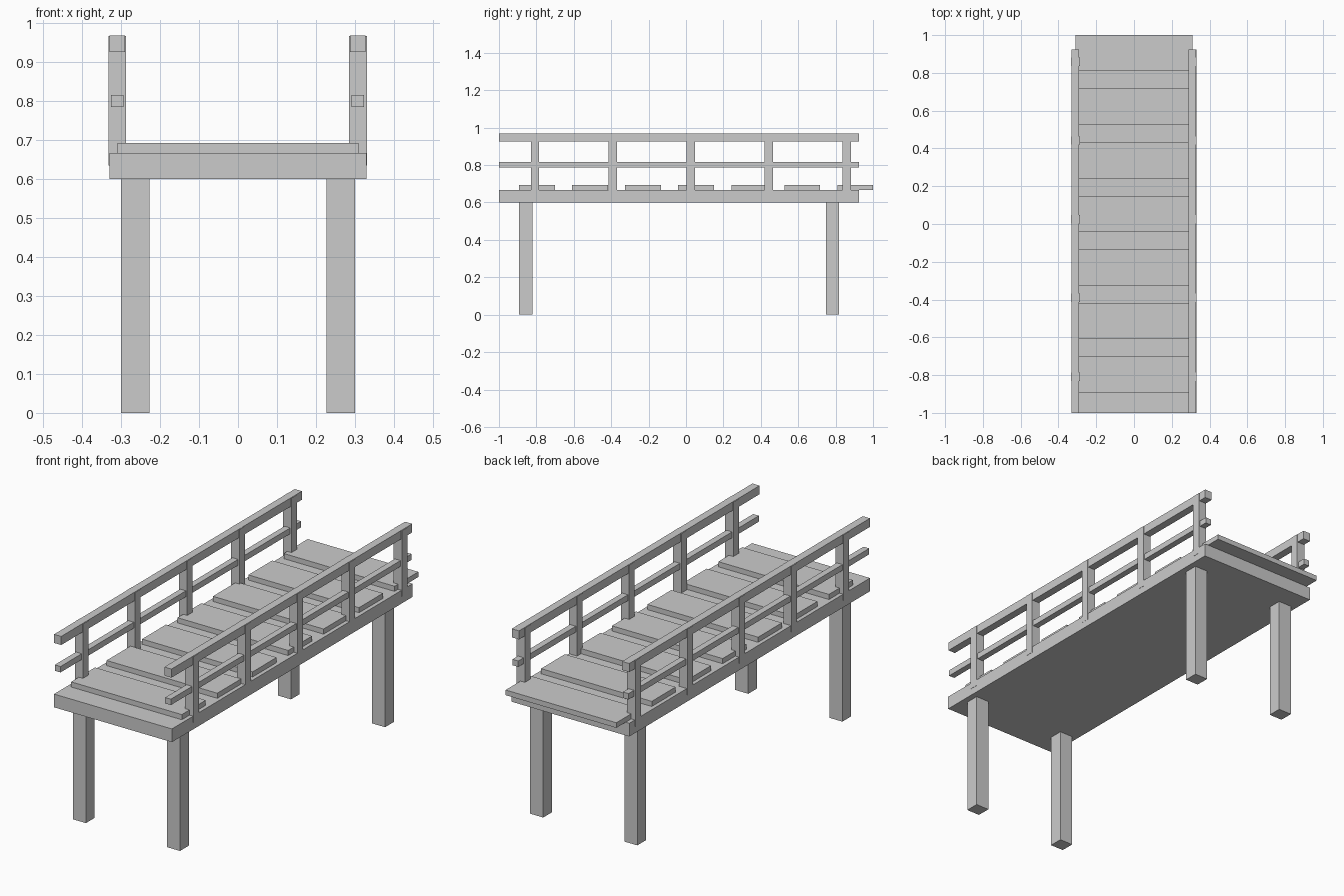
import bpy, bmesh

if "Cube" in bpy.data.objects:
    bpy.data.objects.remove(bpy.data.objects["Cube"])


def box(name, x, y, z):
    """Axis-aligned box from (min, max) ranges."""
    bm = bmesh.new()
    bmesh.ops.create_cube(bm, size=1.0)
    for v in bm.verts:
        v.co = [r[0] if c < 0 else r[1] for c, r in zip(v.co, (x, y, z))]
    mesh = bpy.data.meshes.new(name)
    bm.to_mesh(mesh)
    bm.free()
    obj = bpy.data.objects.new(name, mesh)
    bpy.context.collection.objects.link(obj)
    return obj


def span(centre, width):
    return (centre - width / 2, centre + width / 2)


DECK_Y = (-1.0, 0.925)

# Deck slab
box("deck", (-0.33, 0.33), DECK_Y, (0.60, 0.667))

# Walking planks, the last one overhanging the back edge
for i in range(7):
    y = -0.892 + i * 0.2835
    box(f"plank_{i + 1}", (-0.31, 0.31), (y, y + 0.191), (0.667, 0.693))

for side, s in (("left", -1), ("right", 1)):
    # Legs
    for end, y in (("front", -0.857), ("back", 0.783)):
        box(f"{end}_{side}_leg", span(s * 0.2635, 0.073), span(y, 0.07), (0.0, 0.605))

    # Railing posts
    x = s * 0.309 - 0.001
    for i in range(5):
        box(f"{side}_post_{i + 1}", span(x, 0.046), span(-0.808 + i * 0.4168, 0.044), (0.635, 0.968))

    # Handrail and middle rail
    box(f"{side}_handrail", span(x, 0.040), DECK_Y, (0.926, 0.9695))
    box(f"{side}_middle_rail", span(x, 0.032), DECK_Y, (0.786, 0.816))
